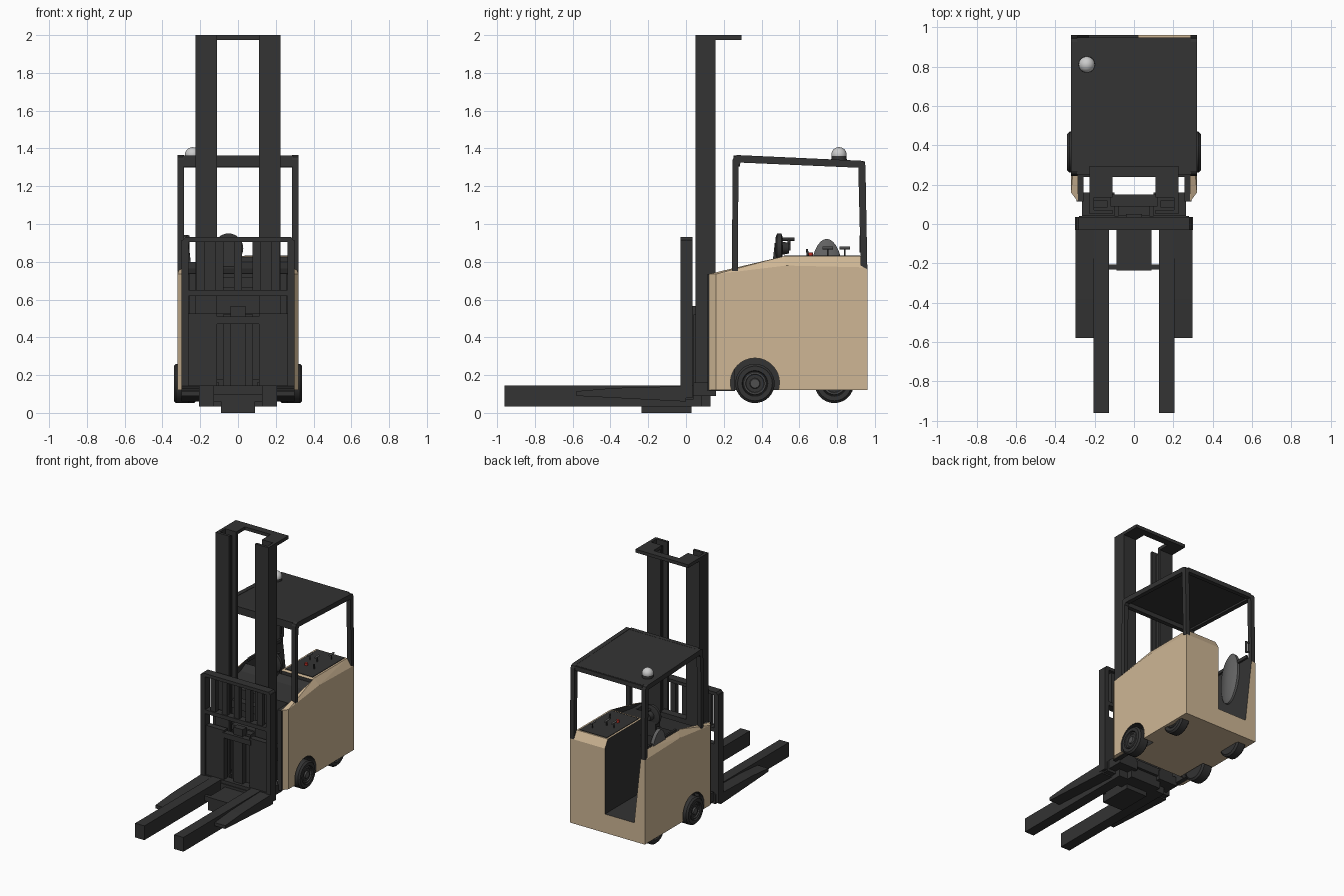
import bpy, bmesh, math
from mathutils import Vector

if "Cube" in bpy.data.objects:
    bpy.data.objects.remove(bpy.data.objects["Cube"])


def material(name, r, g, b):
    m = bpy.data.materials.new(name)
    m.diffuse_color = (r, g, b, 1)
    m.use_nodes = True
    m.node_tree.nodes["Principled BSDF"].inputs["Base Color"].default_value = m.diffuse_color
    return m


TAN = material("tan_paint", .62, .47, .30)
DARK = material("dark_paint", .033, .033, .033)
PAD = material("pad_grey", .12, .12, .12)
HUB = material("hub_grey", .08, .08, .08)
RED = material("red_button", .5, .03, .02)


def finish(name, bm, mat=DARK, bevel=0, smooth=False):
    bmesh.ops.recalc_face_normals(bm, faces=bm.faces)
    me = bpy.data.meshes.new(name)
    bm.to_mesh(me)
    bm.free()
    ob = bpy.data.objects.new(name, me)
    bpy.context.collection.objects.link(ob)
    if mat:
        me.materials.append(mat)
    if bevel:
        mod = ob.modifiers.new("bevel", 'BEVEL')
        mod.width, mod.segments = bevel, 2
    if smooth:
        bpy.context.view_layer.objects.active = ob
        ob.select_set(True)
        bpy.ops.object.shade_smooth_by_angle(angle=math.radians(40))
        ob.select_set(False)
    return ob


def hull(name, pts, mat=DARK, bevel=0):
    bm = bmesh.new()
    for p in pts:
        bm.verts.new(p)
    bmesh.ops.convex_hull(bm, input=bm.verts)
    bmesh.ops.dissolve_limit(bm, angle_limit=.01, verts=bm.verts, edges=bm.edges)
    return finish(name, bm, mat, bevel)


def box(name, x0, x1, y0, y1, z0, z1, mat=DARK, bevel=0):
    return hull(name, [(x, y, z) for x in (x0, x1) for y in (y0, y1) for z in (z0, z1)], mat, bevel)


def prism(name, pts, a, b, mat=DARK, axis='X'):
    # closed outline in (y, z) pushed along x, or in (x, y) pushed along z
    bm = bmesh.new()
    at = (lambda p: (a, *p)) if axis == 'X' else (lambda p: (*p, a))
    f = bm.faces.new([bm.verts.new(at(p)) for p in pts])
    new = bmesh.ops.extrude_face_region(bm, geom=[f])['geom']
    d = Vector((b - a, 0, 0)) if axis == 'X' else Vector((0, 0, b - a))
    bmesh.ops.translate(bm, vec=d, verts=[v for v in new if isinstance(v, bmesh.types.BMVert)])
    return finish(name, bm, mat)


def lathe(name, profile, centre, axis, mat=DARK, n=32):
    # profile of (distance along axis, radius)
    bm = bmesh.new()
    ax = Vector(axis).normalized()
    side = ax.orthogonal().normalized()
    c = Vector(centre)
    vs = [bm.verts.new(c + ax * t + side * r) for t, r in profile]
    es = [bm.edges.new(e) for e in zip(vs, vs[1:])]
    bmesh.ops.spin(bm, geom=vs + es, cent=c, axis=ax, angle=2 * math.pi, steps=n)
    bmesh.ops.remove_doubles(bm, verts=bm.verts, dist=.0001)
    return finish(name, bm, mat, smooth=True)


def rod(name, a, b, r, mat=DARK):
    d = Vector(b) - Vector(a)
    return lathe(name, [(0, 0), (0, r), (d.length, r), (d.length, 0)], a, d, mat, 12)


# Body shell with chamfered shoulders
body = hull("body", [(s * x, y, z) for s in (-1, 1) for x, y, z in (
    (.29, .12, .12), (.32, .16, .12), (.32, .96, .12), (.29, .12, .735), (.32, .16, .735),
    (.32, .53, .78), (.32, .96, .77), (.285, .52, .83), (.285, .925, .83))], TAN)
body.data.materials.append(DARK)


# Cut the operator bay, mast bay, hood recess and wheel arches
cutters = [
    hull("bay_cutter", [(x, y, z) for y in (.5, 1.1) for x, z in
                        ((-.23, .265), (.02, .265), (-.305, .95), (.02, .95))]),
    box("mast_bay_cutter", -.262, .262, 0, .24, 0, 1),
    hull("hood_cutter", [(x, y, z) for x in (-.285, .285) for y, z in
                         ((.08, .715), (.44, .765), (.5, .80), (.08, 1), (.5, 1))])]
for s in (-1, 1):
    cutters.append(lathe("arch_cutter", [(0, 0), (0, .13), (.2, .13), (.2, 0)],
                         (s * .23, .365, .16), (s, 0, 0)))
for c in cutters:
    c.data.materials.clear()
    c.data.materials.append(TAN)
    c.data.materials.append(DARK)
    for f in c.data.polygons:
        f.material_index = 1
    c.hide_render = True
    c.hide_set(True)
    m = body.modifiers.new("cut", 'BOOLEAN')
    m.operation, m.object, m.solver = 'DIFFERENCE', c, 'EXACT'

# Console top panel and dash post
box("console_top", .035, .27, .525, .915, .826, .834)
box("left_ledge", -.285, -.27, .52, .92, .81, .834)
hull("steering_post", [(x, y, z) for x in (-.1, 0) for y, z in
                       ((.45, .72), (.52, .72), (.47, .9), (.505, .9))])
lathe("steering_wheel", [(0, 0), (0, .06), (.008, .078), (.03, .078), (.036, .06), (.036, .0)],
      (-.05, .475, .872), (0, 1, 0))
lathe("steering_hub", [(0, 0), (0, .035), (.035, .028), (.035, 0)], (-.05, .51, .872), (0, 1, 0))
rod("steering_knob", (-.05, .51, .92), (-.05, .575, .92), .009)
rod("steering_knob_stem", (-.05, .545, .86), (-.05, .545, .925), .008)

# Control levers on the console
for x, y in ((.09, .75), (.15, .75), (.21, .84)):
    rod("lever", (x, y, .83), (x, y, .872), .005)
    rod("lever_grip", (x, y - .028, .873), (x, y + .028, .873), .007, PAD)
rod("small_lever", (.2, .645, .83), (.2, .64, .868), .006)
rod("stop_button", (.12, .66, .83), (.12, .66, .85), .013, RED)

# Operator side pad
pad = lathe("side_pad", [(0, 0), (0, 1), (.025, 1), (.04, .85), (.045, 0)], (0, 0, 0), (1, 0, 0), PAD)
pad.scale = (1, .088, .21)
pad.location = (-.285, .745, .71)
pad.rotation_euler = (0, math.radians(-5), 0)

# Wheels
for s in (-1, 1):
    for label, x, y, w in (("front", .34, .365, .09), ("rear", .30, .785, .08)):
        c = (s * x, y, .156)
        lathe(label + "_tyre", [(-w, 0), (-w, .09), (-w + .012, .104), (-.012, .104), (0, .092),
                                (0, .068), (-.012, .064), (-.012, 0)], c, (s, 0, 0))
        lathe(label + "_hub", [(-.012, .062), (-.004, .058), (-.004, .05), (-.018, .045),
                               (-.018, .03), (-.002, .024), (-.002, 0)], c, (s, 0, 0), HUB)
    # Dark liners of the mast bay
    box("bay_liner", s * .256, s * .292, .115, .26, .115, .735)

# Overhead guard: side frames, cross bars, roof plate
frame = [(.243, .75), (.247, 1.34), (.253, 1.355), (.27, 1.365), (.925, 1.335), (.943, 1.328),
         (.95, 1.31), (.96, .76), (.925, .78), (.912, 1.298), (.29, 1.325), (.278, 1.31), (.274, .75)]
for s in (-1, 1):
    prism("guard_frame", frame, s * .286, s * .32)
box("guard_front_bar", -.29, .29, .252, .285, 1.305, 1.362)
box("guard_rear_bar", -.29, .29, .915, .948, 1.298, 1.332)
hull("guard_roof", [(x, y, z + t) for x in (-.29, .29) for y, z in ((.26, 1.34), (.94, 1.312))
                    for t in (0, .022)])

# Grab handle on the left rear post
rod("grab_bar", (-.265, .925, .85), (-.265, .925, .94), .008)
for z in (.855, .935):
    rod("grab_bar_mount", (-.30, .935, z), (-.262, .925, z), .007)

# Warning beacon
lathe("beacon_base", [(0, 0), (0, .042), (.03, .04), (.03, 0)], (-.24, .81, 1.33), (0, 0, 1))
lathe("beacon_lamp", [(.041 * math.sin(t * math.pi / 12), .041 * math.cos(t * math.pi / 12))
                      for t in range(-2, 7)], (-.24, .81, 1.366), (0, 0, 1), None)

# Mast: channels open to the inside, inner rail, head plates
for s in (-1, 1):
    chan = [(.11, .05), (.225, .05), (.225, .155), (.11, .155), (.11, .135),
            (.203, .135), (.203, .07), (.11, .07)]
    prism("mast_channel", [(s * x, y) for x, y in chan], .09, 2, axis='Z')
    box("mast_inner_rail", s * .135, s * .205, .085, .12, .09, 1.97)
    box("mast_head_arm", s * .11, s * .225, .15, .295, 1.975, 2)
    box("mast_foot", s * .10, s * .265, .04, .16, .09, .16)
    box("mast_mount", s * .12, s * .21, .15, .26, .3, .4)
box("mast_head_bar", -.225, .225, .24, .295, 1.975, 2)
for z in (.12, .47, .66):
    box("mast_cross_member", -.12, .12, .09, .15, z, z + .06)
box("lift_cylinder_housing", -.08, .08, .04, .09, .1, .52)
box("lift_plunger", -.04, .04, .0, .05, .1, .565)

# Load backrest
for i in range(-2, 3):
    box("backrest_bar", i * .1 - .022, i * .1 + .022, -.02, .015, .64, .92)
for s in (-1, 1):
    box("backrest_side", s * .262, s * .30, -.03, .035, .08, .915)
    box("carriage_plate", s * .11, s * .262, -.015, .03, .1, .525)
hull("backrest_top", [(x, y, z) for y in (-.03, .035) for x, z in
                      ((-.30, .905), (.30, .905), (-.282, .93), (.282, .93))])
box("backrest_rail", -.27, .27, -.028, .03, .62, .65)
box("carriage_upper_bar", -.12, .12, -.02, .025, .47, .51)
box("carriage_lower_bar", -.28, .28, -.025, .04, .07, .145)

# Straddle legs, load forks and base block
for s in (-1, 1):
    box("base_leg", s * .127, s * .206, -.96, .085, .035, .145)
    prism("fork", [(-.58, .09), (-.58, .115), (-.38, .132), (.0, .142), (.0, .06), (-.2, .07)],
          s * .20, s * .298)
box("base_block", -.09, .09, -.235, .03, 0, .1)
box("base_cross_bar", -.13, .13, -.23, -.205, .06, .1)
box("base_rear_block", -.13, .13, -.03, .13, .035, .12)
